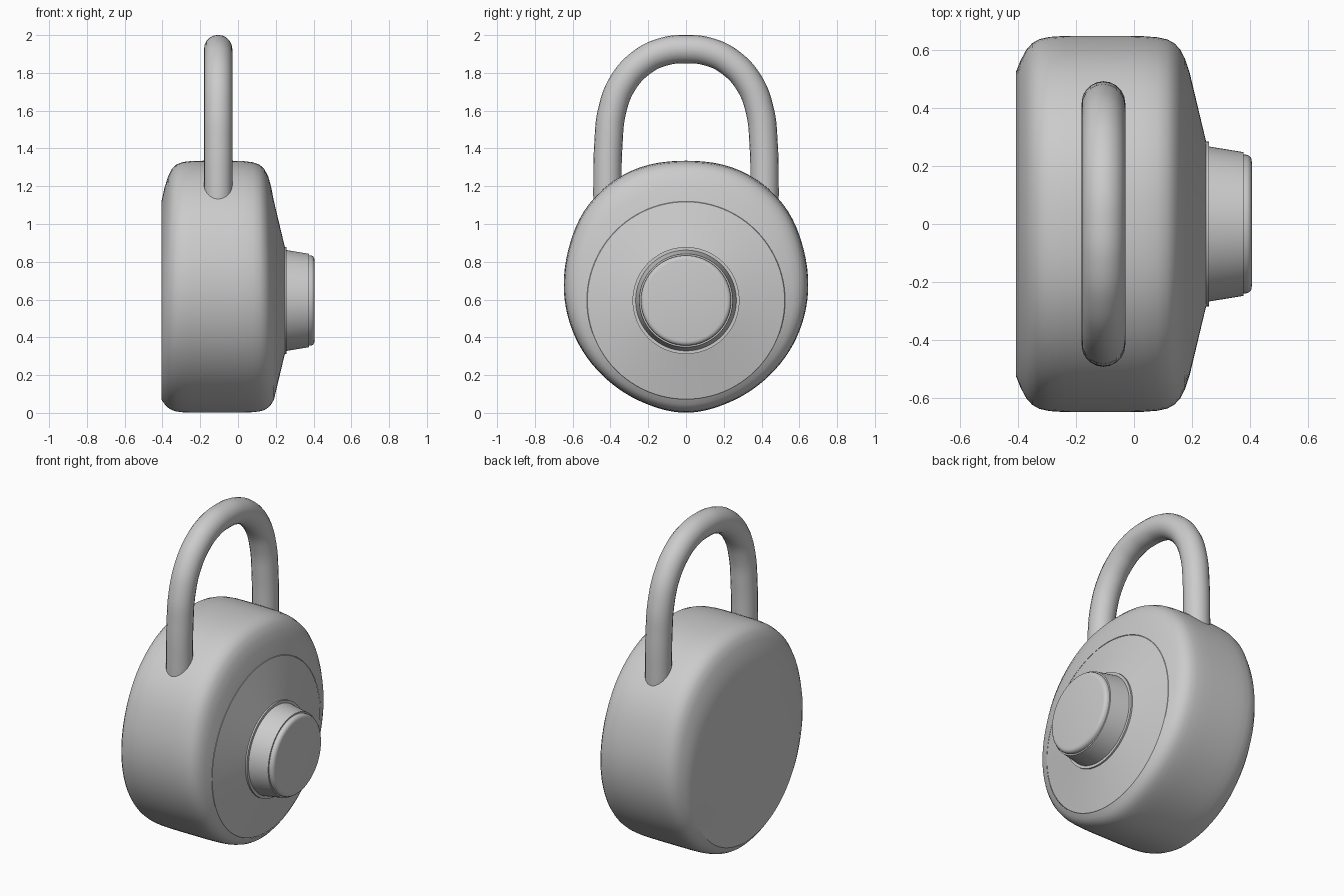
import bpy, bmesh, math

if "Cube" in bpy.data.objects:
    bpy.data.objects.remove(bpy.data.objects["Cube"])

SEG = 96
CZ = 0.595          # height of the dial axis
DIAL_R = 0.525
# body outline: radius about the dial axis every 22.5 degrees, top to bottom
RADII = [0.74, 0.745, 0.724, 0.677, 0.642, 0.613, 0.592, 0.586, 0.594]


def outline_radius(a):
    """Smooth mirrored outline radius at angle a from straight up."""
    u = (a % math.tau) / math.radians(22.5)
    i, t = int(u), u % 1

    def r(k):
        k %= 16
        return RADII[min(k, 16 - k)]
    p0, p1, p2, p3 = (r(i + d) for d in (-1, 0, 1, 2))
    return 0.5 * (2 * p1 + (p2 - p0) * t + (2 * p0 - 5 * p1 + 4 * p2 - p3) * t * t
                  + (3 * p1 - p0 - 3 * p2 + p3) * t ** 3)


def loft(name, rings, cap_start=False, cap_end=False):
    """Skin rings along x; each ring is (x, function angle -> radius)."""
    bm = bmesh.new()
    loops = []
    for x, radius in rings:
        loop = []
        for k in range(SEG):
            a = math.tau * k / SEG
            r = radius(a)
            loop.append(bm.verts.new((x, r * math.sin(a), CZ + r * math.cos(a))))
        loops.append(loop)
    for a, b in zip(loops, loops[1:]):
        for k in range(SEG):
            n = (k + 1) % SEG
            bm.faces.new((a[k], a[n], b[n], b[k]))
    if cap_start:
        bm.faces.new(loops[0])
    if cap_end:
        bm.faces.new(loops[-1])
    bmesh.ops.recalc_face_normals(bm, faces=bm.faces)
    # open rims face outward: the last strip must point away from the axis or +x
    bm.faces.ensure_lookup_table()
    f = bm.faces[0]
    out = f.calc_center_median()
    if f.normal.y * out.y + f.normal.z * (out.z - CZ) < 0:
        bmesh.ops.reverse_faces(bm, faces=bm.faces)
    mesh = bpy.data.meshes.new(name)
    bm.to_mesh(mesh)
    bm.free()
    obj = bpy.data.objects.new(name, mesh)
    bpy.context.collection.objects.link(obj)
    smooth(obj, 30)
    return obj


def smooth(obj, angle):
    bpy.ops.object.select_all(action='DESELECT')
    obj.select_set(True)
    bpy.context.view_layer.objects.active = obj
    bpy.ops.object.shade_smooth_by_angle(angle=math.radians(angle))


def blend(t):
    return lambda a: DIAL_R + (outline_radius(a) - DIAL_R) * t


def circle(r):
    return lambda a: r


# body: round back face swelling to the full outline, then back to the dial circle
BODY = [(-0.405, 0), (-0.39, 0.32), (-0.37, 0.62), (-0.35, 0.80), (-0.325, 0.91),
        (-0.29, 0.97), (-0.24, 0.995), (-0.18, 1), (-0.03, 1), (0.03, 0.99),
        (0.08, 0.96), (0.115, 0.90), (0.14, 0.79), (0.16, 0.61), (0.175, 0.37), (0.19, 0)]
loft("body", [(x, blend(t)) for x, t in BODY], cap_start=True)

# shallow conical dial plate
loft("dial_plate", [(x, circle(r)) for x, r in
                    [(0.186, 0.525), (0.191, 0.522), (0.248, 0.283), (0.258, 0.283),
                     (0.258, 0.262)]])

# tapered knob
loft("knob", [(x, circle(r)) for x, r in
              [(0.255, 0.267), (0.377, 0.247), (0.377, 0.232)]])

# rounded knob cap
loft("knob_cap", [(x, circle(r)) for x, r in
                  [(0.37, 0.239), (0.389, 0.238), (0.397, 0.234), (0.403, 0.226),
                   (0.405, 0.215)]], cap_end=True)

# shackle: mirrored arch swept with a round section
half = [(0.415, 1.05), (0.416, 1.2), (0.411, 1.42), (0.391, 1.6), (0.335, 1.745),
        (0.235, 1.855), (0.125, 1.91)]
path = [(-y, z) for y, z in half] + [(0, 1.926)] + half[::-1]
curve = bpy.data.curves.new("shackle", 'CURVE')
curve.dimensions = '3D'
curve.bevel_depth = 0.075
curve.bevel_resolution = 8
curve.use_fill_caps = True
spline = curve.splines.new('BEZIER')
spline.resolution_u = 8
spline.bezier_points.add(len(path) - 1)
for p, (y, z) in zip(spline.bezier_points, path):
    p.co = (-0.105, y, z)
    p.handle_left_type = p.handle_right_type = 'AUTO'
shackle = bpy.data.objects.new("shackle", curve)
bpy.context.collection.objects.link(shackle)
bpy.ops.object.select_all(action='DESELECT')
shackle.select_set(True)
bpy.context.view_layer.objects.active = shackle
bpy.ops.object.convert(target='MESH')
smooth(bpy.context.view_layer.objects.active, 40)
